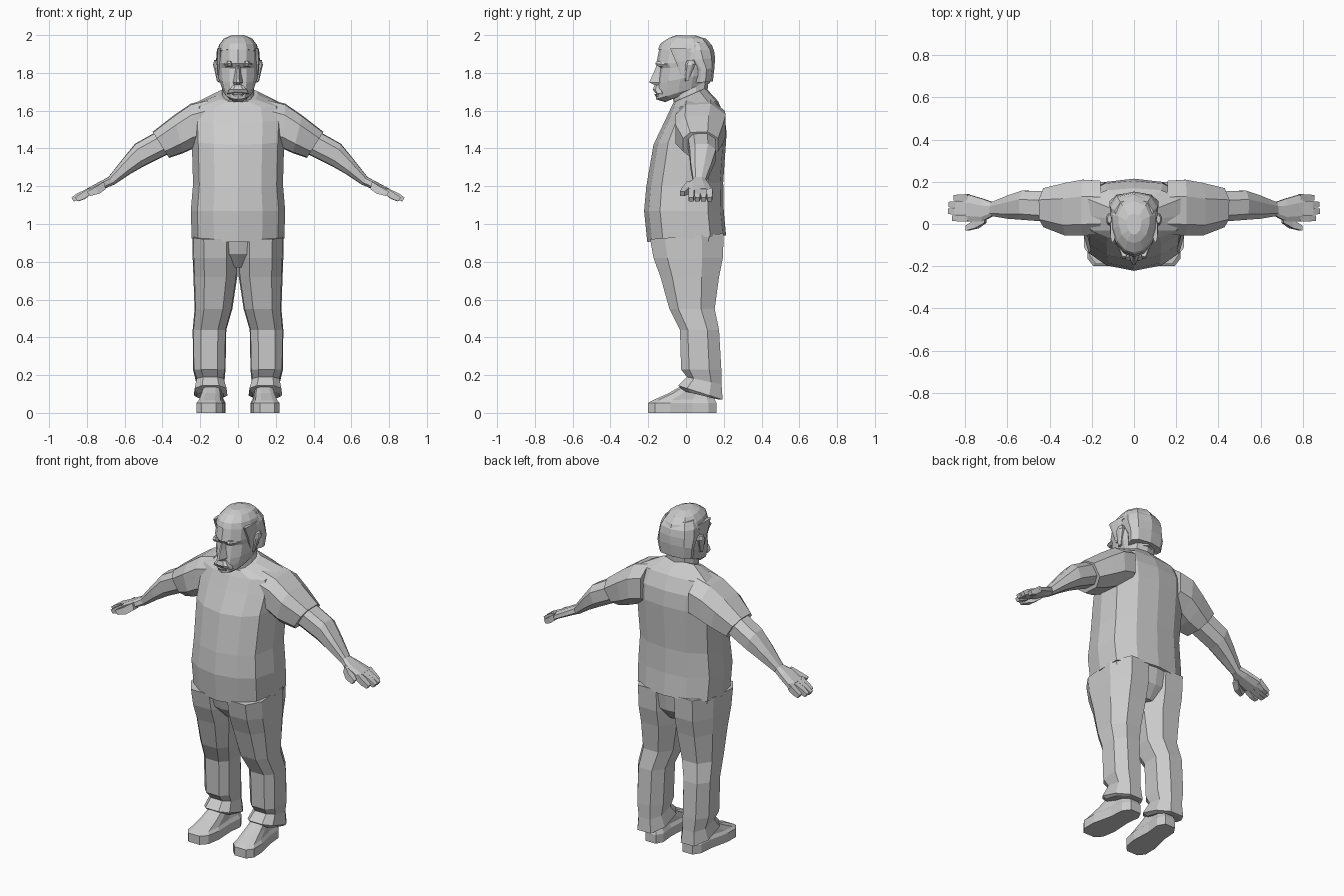
import bpy, bmesh

# Half cross-sections from front centre to back centre: (sideways 0..1, depth 0..1)
BODY = [(0, 0), (.52, .06), (.86, .2), (1, .5), (.95, .8), (.55, .96), (0, 1)]
HEAD = [(0, 0), (.42, .05), (.78, .2), (.96, .42), (1, .65), (.72, .9), (0, 1)]
LIMB = [(.5, 0), (.95, .2), (1, .7), (.5, 1)]
SHOE = [(.5, 0), (.92, .1), (1, .32), (.78, .65), (.8, .88), (.45, 1)]
BOX = [(1, 0), (1, 1)]
WEDGE = [(.25, 0), (1, 1)]


def ring(a, b, yf, yb, prof, tilt=0):
    """Section between side points a, b (x, z) and depths yf, yb; the back is raised by tilt."""
    pts = []
    half = [(u, v) for u, v in prof]
    other = [(-u, v) for u, v in reversed(prof) if u > 0]
    for u, v in half + other:
        s = .5 + .5 * u
        pts.append((a[0] + (b[0] - a[0]) * s, yf + (yb - yf) * v,
                    a[1] + (b[1] - a[1]) * s + tilt * v))
    return pts


def loft(name, rings, mirror=False, skew=0):
    """Skin a stack of equal sections and cap both ends."""
    bm = bmesh.new()
    rows = [[bm.verts.new((x - skew * y, y, z)) for x, y, z in r] for r in rings]
    n = len(rows[0])
    for r0, r1 in zip(rows, rows[1:]):
        for i in range(n):
            j = (i + 1) % n
            bm.faces.new((r0[i], r0[j], r1[j], r1[i]))
    bm.faces.new(rows[0][::-1])
    bm.faces.new(rows[-1])
    bmesh.ops.recalc_face_normals(bm, faces=bm.faces)
    me = bpy.data.meshes.new(name)
    bm.to_mesh(me)
    bm.free()
    ob = bpy.data.objects.new(name, me)
    bpy.context.collection.objects.link(ob)
    if mirror:
        m = ob.modifiers.new("Mirror", 'MIRROR')
        m.use_mirror_merge = False
    return ob


def centred(rows, prof):
    """Rows of (half width, front y, back y, front z, back z)."""
    return [ring((-w, zf), (w, zf), yf, yb, prof, zb - zf) for w, yf, yb, zf, zb in rows]


def sided(rows, prof):
    """Rows of (inner x, outer x, front y, back y, front z, back z)."""
    return [ring((xi, zf), (xo, zf), yf, yb, prof, zb - zf) for xi, xo, yf, yb, zf, zb in rows]


def armed(rows, prof):
    """Rows of (top x, top z, bottom x, bottom z, front y, back y)."""
    return [ring((xb, zb), (xt, zt), yf, yb, prof) for xt, zt, xb, zb, yf, yb in rows]


# Shirt body
loft("shirt", centred([
    (.245, -.205, .212, .905, .94),
    (.25, -.222, .2, 1.07, 1.07),
    (.238, -.21, .197, 1.2, 1.22),
    (.245, -.172, .215, 1.42, 1.48),
    (.25, -.115, .205, 1.54, 1.57),
    (.235, -.08, .17, 1.615, 1.65),
    (.105, -.065, .105, 1.645, 1.72)], BODY))

# Short sleeves
loft("sleeve", armed([
    (.16, 1.66, .16, 1.42, -.05, .205),
    (.25, 1.637, .235, 1.4, -.055, .21),
    (.34, 1.575, .29, 1.375, -.055, .195),
    (.452, 1.488, .365, 1.35, -.015, .17)], LIMB), mirror=True)

# Bare arms
loft("arm", armed([
    (.42, 1.495, .36, 1.375, .01, .155),
    (.545, 1.425, .50, 1.305, .02, .158),
    (.61, 1.345, .575, 1.262, .025, .135),
    (.685, 1.25, .66, 1.205, .038, .103)], LIMB), mirror=True)

# Hands: palm, fingers and thumb
loft("palm", armed([
    (.68, 1.252, .662, 1.206, .038, .103),
    (.725, 1.228, .71, 1.185, .012, .12),
    (.80, 1.187, .787, 1.15, .012, .142)], LIMB), mirror=True)
for i, tip in enumerate((.862, .882, .88, .855)):
    y = .012 + i * .0325
    loft("finger", armed([
        (.79, 1.19, .78, 1.156, y, y + .032),
        (tip - .03, 1.162, tip - .045, 1.132, y, y + .031),
        (tip, 1.14, tip - .012, 1.12, y + .003, y + .028)], BOX), mirror=True)
loft("thumb", armed([
    (.71, 1.225, .70, 1.185, .005, .05),
    (.755, 1.195, .735, 1.16, -.02, .02),
    (.80, 1.172, .785, 1.148, -.032, -.008)], BOX), mirror=True)

# Trousers: hips and legs
loft("trouser_hips", centred([
    (.12, -.1, .13, .77, .77),
    (.225, -.165, .185, .84, .84),
    (.24, -.19, .2, .93, .95)], BODY))
loft("trouser_leg", sided([
    (.0, .242, -.19, .2, .92, .95),
    (.0, .24, -.172, .195, .82, .82),
    (.004, .236, -.135, .175, .72, .72),
    (.03, .23, -.088, .152, .55, .55),
    (.062, .24, -.032, .175, .44, .44),
    (.066, .238, -.026, .187, .23, .23),
    (.072, .222, .005, .188, .19, .15),
    (.056, .234, -.042, .194, .145, .07),
    (.075, .22, -.01, .175, .115, .07)], LIMB), mirror=True)

# Shoes
loft("shoe", sided([
    (.062, .212, -.2, .162, 0, 0),
    (.062, .212, -.2, .162, .052, .052),
    (.075, .2, -.18, .15, .065, .075),
    (.085, .19, -.09, .145, .105, .11),
    (.095, .185, -.03, .135, .14, .13)], SHOE), mirror=True, skew=.09)

# Neck and head
loft("neck", centred([
    (.09, -.06, .11, 1.62, 1.67),
    (.082, -.07, .12, 1.67, 1.76)], HEAD))
loft("head", centred([
    (.06, -.11, .09, 1.645, 1.73),
    (.08, -.158, .125, 1.66, 1.745),
    (.092, -.158, .132, 1.7, 1.77),
    (.106, -.15, .138, 1.745, 1.8),
    (.11, -.138, .142, 1.825, 1.83),
    (.11, -.157, .146, 1.85, 1.86),
    (.106, -.142, .145, 1.925, 1.91),
    (.085, -.11, .12, 1.968, 1.96),
    (.04, -.05, .06, 1.992, 1.99)], HEAD))

# Hair: back and sides, then the crown
loft("hair_back", centred([
    (.106, .03, .142, 1.745, 1.755),
    (.115, .03, .151, 1.80, 1.83),
    (.116, -.03, .154, 1.86, 1.88),
    (.11, -.05, .148, 1.92, 1.92),
    (.09, -.04, .12, 1.965, 1.96)], HEAD))
loft("hair_top", centred([
    (.111, -.148, .152, 1.925, 1.9),
    (.1, -.136, .138, 1.955, 1.945),
    (.075, -.09, .108, 1.985, 1.98),
    (.035, -.05, .05, 2, 1.998)], HEAD))
loft("sideburn", sided([
    (.09, .108, -.03, .0, 1.79, 1.79),
    (.09, .114, -.055, .02, 1.86, 1.86),
    (.09, .112, -.085, .03, 1.93, 1.93)], LIMB), mirror=True)

# Face: nose, brows, moustache, lip
loft("nose", centred([
    (.026, -.165, -.13, 1.735, 1.735),
    (.03, -.195, -.13, 1.75, 1.75),
    (.018, -.172, -.13, 1.8, 1.8),
    (.014, -.156, -.13, 1.84, 1.84)], WEDGE))
loft("brow", sided([
    (.012, .075, -.155, -.08, 1.836, 1.826),
    (.01, .085, -.163, -.08, 1.85, 1.84),
    (.014, .08, -.155, -.08, 1.862, 1.85)], WEDGE), mirror=True)
loft("moustache", centred([
    (.058, -.165, -.11, 1.695, 1.685),
    (.05, -.175, -.11, 1.712, 1.705),
    (.026, -.166, -.11, 1.738, 1.73)], LIMB))
loft("lower_lip", centred([
    (.025, -.162, -.12, 1.675, 1.675),
    (.032, -.168, -.12, 1.688, 1.688)], LIMB))

# Ears
loft("ear", sided([
    (.095, .112, -.005, .015, 1.755, 1.76),
    (.095, .12, -.008, .03, 1.79, 1.8),
    (.095, .132, -.005, .05, 1.84, 1.845),
    (.095, .126, .005, .042, 1.865, 1.868)], LIMB), mirror=True)
